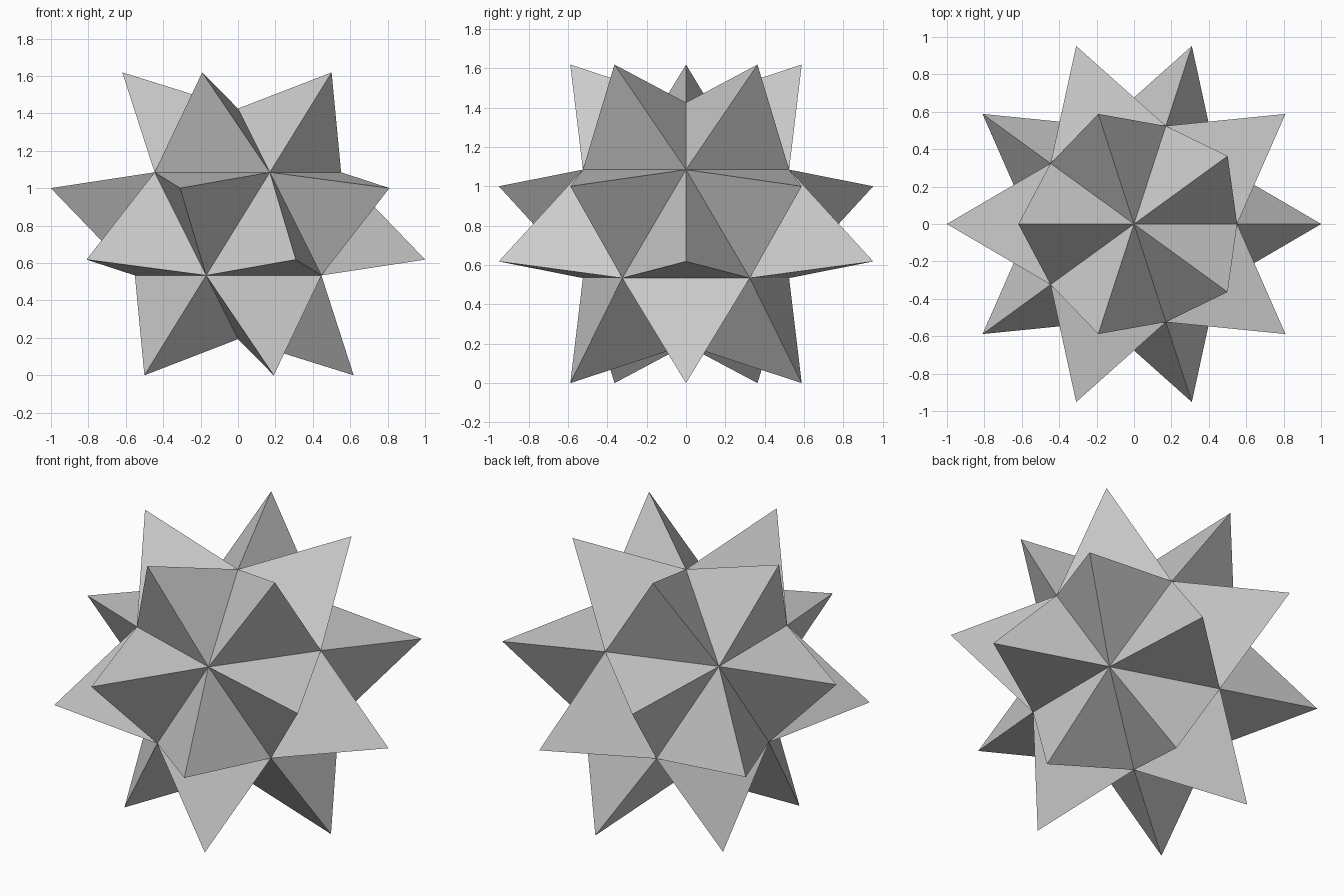
import bpy
import bmesh
import math

# Remove the default object
cube = bpy.data.objects.get("Cube")
if cube:
    bpy.data.objects.remove(cube, do_unlink=True)

# Plain grey material
GREY = (0.6, 0.6, 0.6, 1.0)
mat = bpy.data.materials.new("plain_grey")
mat.use_nodes = True
mat.diffuse_color = GREY
mat.node_tree.nodes["Principled BSDF"].inputs["Base Color"].default_value = GREY

# Twenty-sided core, standing on a corner
CORE_RADIUS = 0.6164
edge = CORE_RADIUS / math.sin(math.radians(72))
bm = bmesh.new()
bmesh.ops.create_icosphere(bm, subdivisions=1, radius=CORE_RADIUS)
bm.normal_update()

# Raise every face into a regular three-sided spike
bmesh.ops.poke(bm, faces=bm.faces[:], offset=edge * math.sqrt(2 / 3),
               center_mode='MEAN', use_relative_offset=False)
bmesh.ops.recalc_face_normals(bm, faces=bm.faces[:])
for face in bm.faces:
    face.smooth = False

# Stand the lowest spikes on the ground
lowest = min(v.co.z for v in bm.verts)
bmesh.ops.translate(bm, verts=bm.verts[:], vec=(0, 0, -lowest))

mesh = bpy.data.meshes.new("spiked_star")
bm.to_mesh(mesh)
bm.free()
mesh.materials.append(mat)
star = bpy.data.objects.new("spiked_star", mesh)
bpy.context.scene.collection.objects.link(star)
